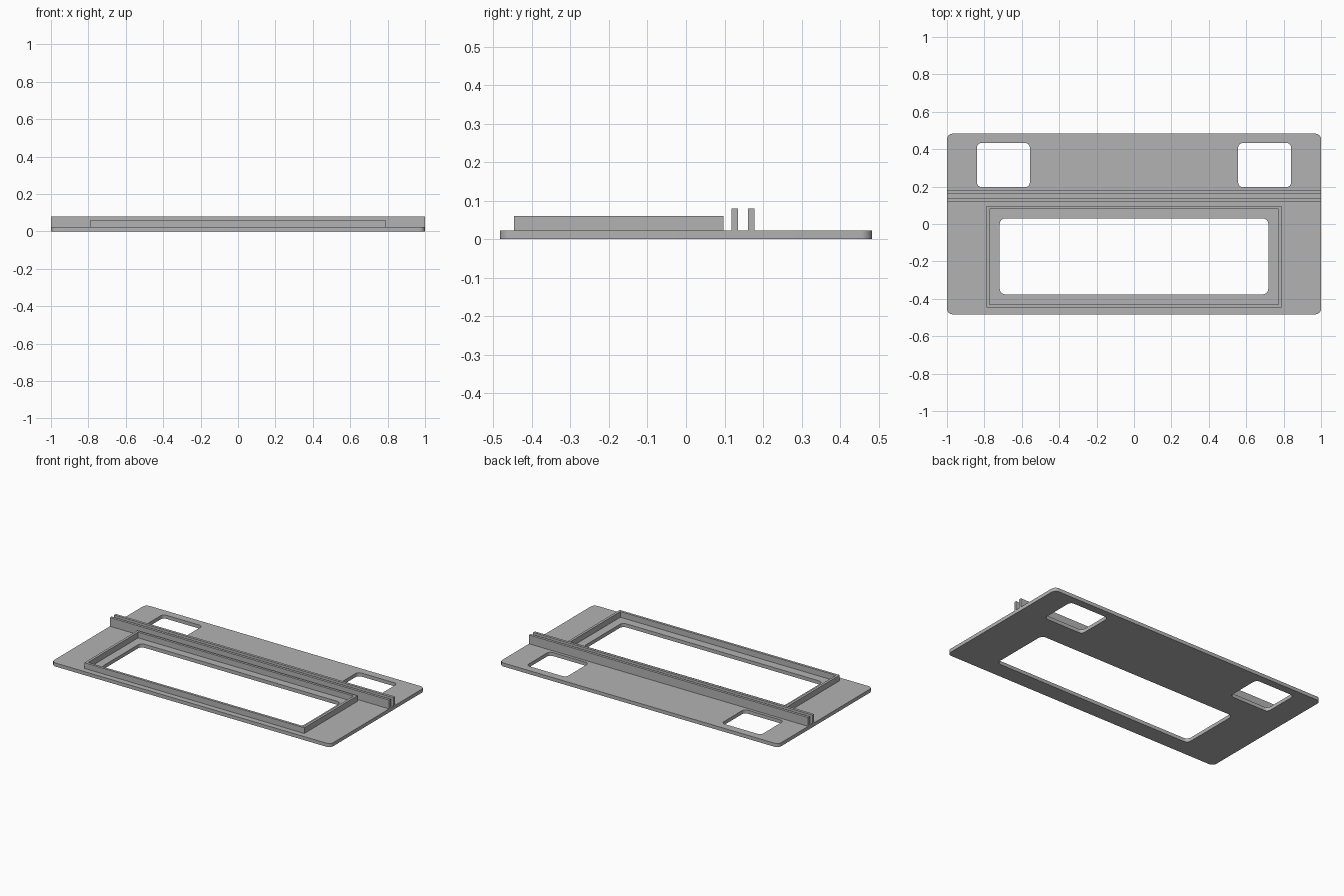
import bpy, bmesh, math
from mathutils import Vector

cube = bpy.data.objects.get("Cube")
if cube:
    bpy.data.objects.remove(cube, do_unlink=True)

grey = bpy.data.materials.new("plain grey")
grey.use_nodes = True
colour = (0.45, 0.45, 0.45, 1)
grey.diffuse_color = colour
grey.node_tree.nodes["Principled BSDF"].inputs["Base Color"].default_value = colour

PLATE_TOP = 0.023


def outline(x0, x1, y0, y1, radius=0.0, steps=6):
    """Points of a rectangle, with rounded corners if a radius is given."""
    if not radius:
        return [(x1, y1), (x0, y1), (x0, y0), (x1, y0)]
    centres = outline(x0 + radius, x1 - radius, y0 + radius, y1 - radius)
    points = []
    for corner, (cx, cy) in enumerate(centres):
        for i in range(steps + 1):
            a = (corner + i / steps) * math.pi / 2
            points.append((cx + radius * math.cos(a), cy + radius * math.sin(a)))
    return points


def slab(name, loops, z0, z1):
    """Extrude an outer outline, with any further outlines as holes."""
    bm = bmesh.new()
    for loop in loops:
        verts = [bm.verts.new((x, y, z0)) for x, y in loop]
        for a, b in zip(verts, verts[1:] + verts[:1]):
            bm.edges.new((a, b))
    bmesh.ops.triangle_fill(bm, use_beauty=True, use_dissolve=False,
                            edges=bm.edges[:], normal=Vector((0, 0, 1)))
    top = bmesh.ops.extrude_face_region(bm, geom=bm.faces[:], use_keep_orig=True)
    moved = [g for g in top["geom"] if isinstance(g, bmesh.types.BMVert)]
    bmesh.ops.translate(bm, verts=moved, vec=(0, 0, z1 - z0))
    bmesh.ops.recalc_face_normals(bm, faces=bm.faces[:])
    mesh = bpy.data.meshes.new(name)
    bm.to_mesh(mesh)
    bm.free()
    mesh.materials.append(grey)
    obj = bpy.data.objects.new(name, mesh)
    bpy.context.collection.objects.link(obj)
    bpy.ops.object.select_all(action="DESELECT")
    obj.select_set(True)
    bpy.context.view_layer.objects.active = obj
    bpy.ops.object.shade_smooth_by_angle(angle=math.radians(30))
    return obj


# Base plate with the display window and two square openings
slab("base_plate", [
    outline(-1, 1, -0.483, 0.483, 0.03),
    outline(-0.718, 0.718, -0.376, 0.03, 0.03),
    outline(0.557, 0.84, 0.197, 0.433, 0.025),
    outline(-0.84, -0.557, 0.197, 0.433, 0.025),
], 0, PLATE_TOP)

# Raised rim around the window
slab("window_rim", [
    outline(-0.788, 0.788, -0.447, 0.097),
    outline(-0.772, 0.772, -0.431, 0.081),
], PLATE_TOP, 0.06)

# Pair of rails forming a slot across the full width
for name, y in (("front_rail", 0.118), ("back_rail", 0.161)):
    slab(name, [outline(-1, 1, y, y + 0.017)], PLATE_TOP, 0.08)
